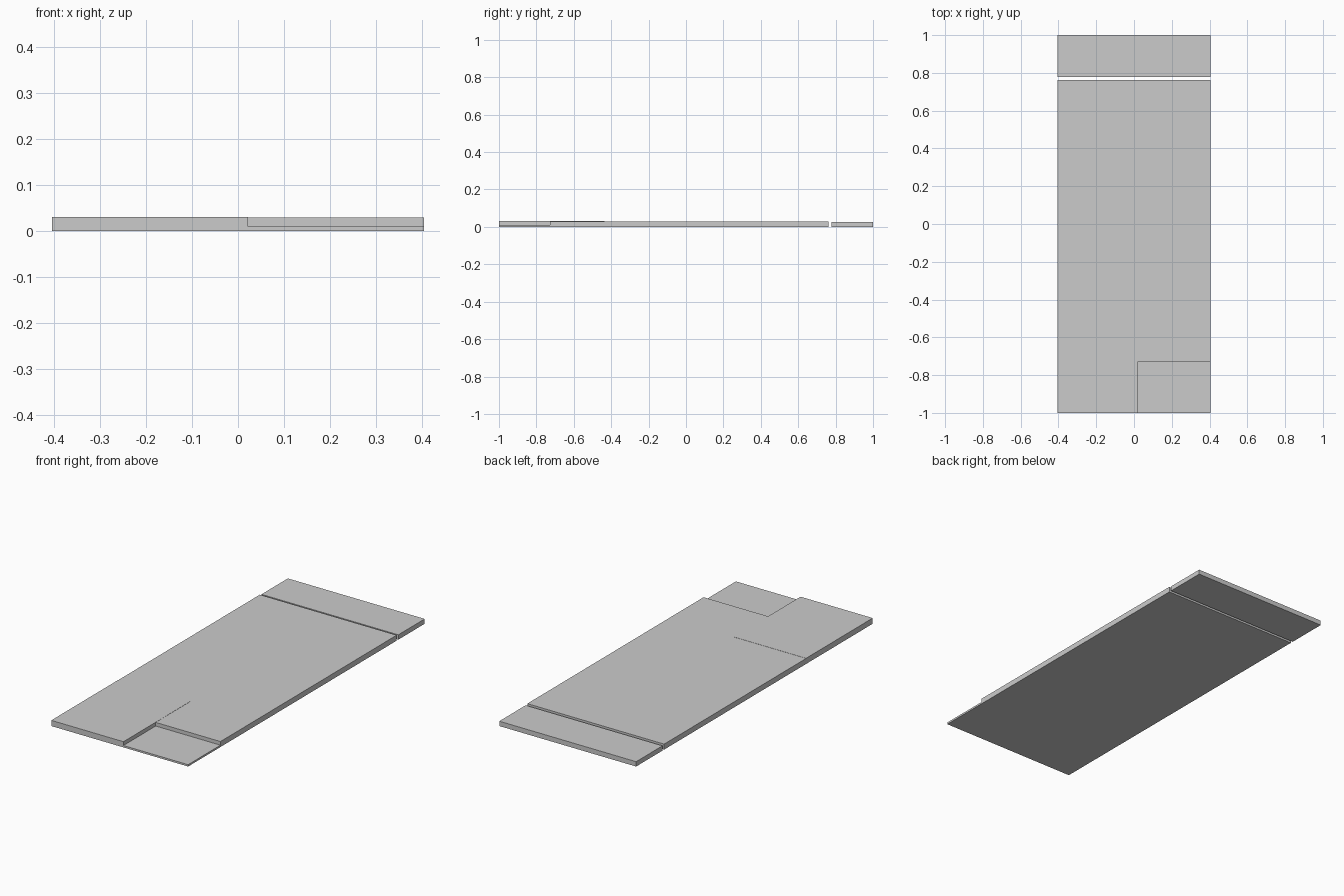
import bpy, bmesh

if "Cube" in bpy.data.objects:
    bpy.data.objects.remove(bpy.data.objects["Cube"])

W = 0.405            # half width
NX, NY = 0.022, -0.727   # inner corner of the front recess
PY = -0.437          # back edge of the raised panel


def prism(name, outline, z0, z1):
    """Extrude a flat outline from z0 to z1."""
    bm = bmesh.new()
    face = bm.faces.new([bm.verts.new((x, y, z0)) for x, y in outline])
    ext = bmesh.ops.extrude_face_region(bm, geom=[face])
    top = [v for v in ext["geom"] if isinstance(v, bmesh.types.BMVert)]
    bmesh.ops.translate(bm, verts=top, vec=(0, 0, z1 - z0))
    if not any(len(f.verts) == len(outline) and abs(f.calc_center_median().z - z0) < 1e-6 for f in bm.faces):
        bm.faces.new([v for v in face.verts])
    bmesh.ops.recalc_face_normals(bm, faces=bm.faces)
    me = bpy.data.meshes.new(name)
    bm.to_mesh(me)
    bm.free()
    ob = bpy.data.objects.new(name, me)
    bpy.context.collection.objects.link(ob)
    return ob


def rect(x0, x1, y0, y1):
    return [(x0, y0), (x1, y0), (x1, y1), (x0, y1)]


# main slab, stepped around the front panel and the recess
prism("main_slab", [(-W, PY), (NX, PY), (NX, NY), (W, NY), (W, 0.763), (-W, 0.763)], 0, 0.0295)
# slightly raised front left panel
prism("front_panel", rect(-W, NX, -1, PY), 0, 0.0305)
# thin plate forming the floor of the front right recess
prism("recess_floor", rect(NX, W, -1, NY), 0, 0.010)
# separate rear slab behind the gap
prism("rear_slab", rect(-W, W, 0.777, 1), 0, 0.026)
